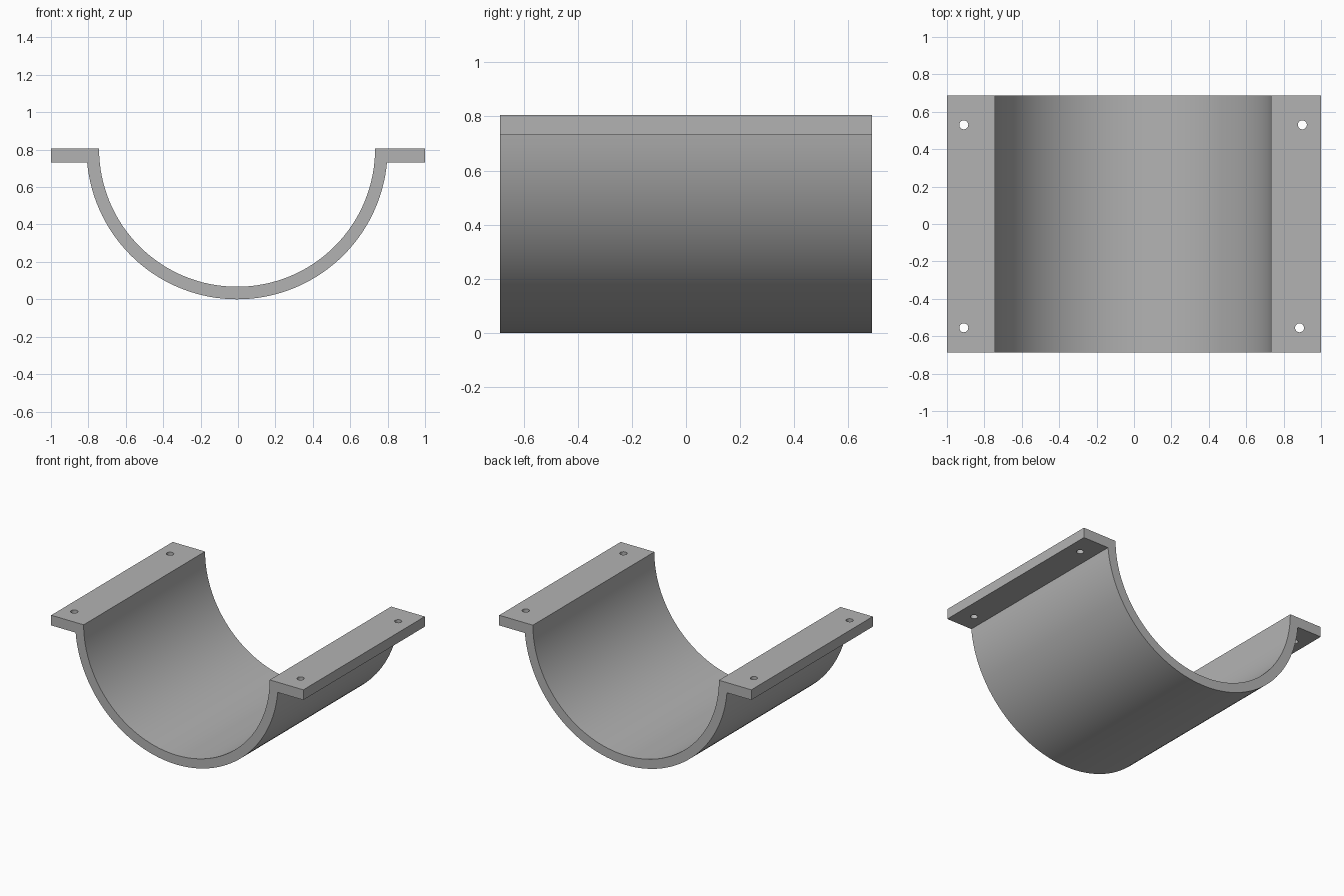
import bpy, bmesh, math
from mathutils import Matrix

if "Cube" in bpy.data.objects:
    bpy.data.objects.remove(bpy.data.objects["Cube"], do_unlink=True)

HALF_LENGTH = 0.688
TOP, FLANGE_BOTTOM = 0.805, 0.732
CENTER_X = -0.005
OUTER_R, INNER_R = 0.805, 0.738
SEGMENTS = 64
HOLE_R = 0.024
HOLES = [(-0.91, 0.53), (0.90, 0.53), (-0.91, -0.555), (0.885, -0.555)]

grey = bpy.data.materials.new("plain grey")
grey.use_nodes = True
color = (0.45, 0.45, 0.45, 1)
grey.diffuse_color = color
grey.node_tree.nodes["Principled BSDF"].inputs["Base Color"].default_value = color


def make_object(name, bm):
    bmesh.ops.recalc_face_normals(bm, faces=bm.faces)
    mesh = bpy.data.meshes.new(name)
    bm.to_mesh(mesh)
    bm.free()
    mesh.materials.append(grey)
    obj = bpy.data.objects.new(name, mesh)
    bpy.context.collection.objects.link(obj)
    return obj


def arc(radius, start, end):
    """Points along an arc centred on the trough axis."""
    angles = [start + (end - start) * i / SEGMENTS for i in range(SEGMENTS + 1)]
    return [(CENTER_X + radius * math.cos(a), TOP + radius * math.sin(a)) for a in angles]


# Half-pipe cross-section with a flange on each side, extruded along y
dip = math.asin((TOP - FLANGE_BOTTOM) / OUTER_R)
profile = [(-1, TOP)] + arc(INNER_R, -math.pi, 0) + [(1, TOP), (1, FLANGE_BOTTOM)]
profile += arc(OUTER_R, -dip, dip - math.pi) + [(-1, FLANGE_BOTTOM)]
bm = bmesh.new()
section = bm.faces.new([bm.verts.new((x, -HALF_LENGTH, z)) for x, z in profile])
end = bmesh.ops.extrude_face_region(bm, geom=[section], use_keep_orig=True)
bmesh.ops.translate(bm, vec=(0, 2 * HALF_LENGTH, 0),
                    verts=[v for v in end["geom"] if isinstance(v, bmesh.types.BMVert)])
cradle = make_object("flanged_half_pipe", bm)

# Bolt holes through the flanges
bm = bmesh.new()
for x, y in HOLES:
    bmesh.ops.create_cone(bm, cap_ends=True, segments=32, radius1=HOLE_R, radius2=HOLE_R,
                          depth=0.3, matrix=Matrix.Translation((x, y, TOP)))
cutter = make_object("bolt_hole_cutter", bm)
cutter.hide_render = True

cut = cradle.modifiers.new("bolt holes", 'BOOLEAN')
cut.operation = 'DIFFERENCE'
cut.solver = 'EXACT'
cut.object = cutter
bpy.ops.object.select_all(action='DESELECT')
cradle.select_set(True)
bpy.context.view_layer.objects.active = cradle
bpy.ops.object.modifier_apply(modifier=cut.name)
bpy.data.objects.remove(cutter, do_unlink=True)

# Smooth curved walls, crisp edges
bpy.ops.object.shade_smooth_by_angle(angle=math.radians(30))
